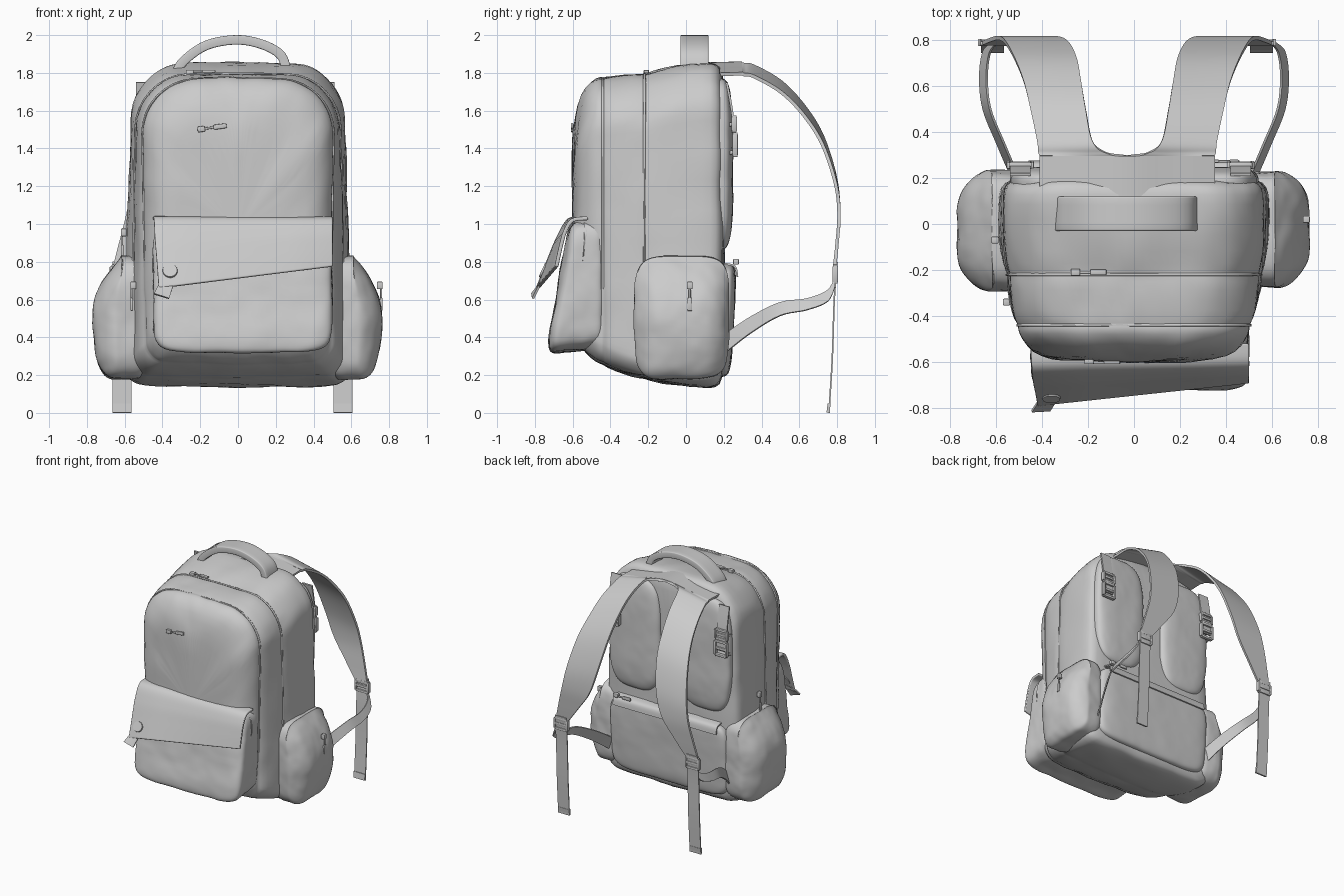
import bpy, bmesh
from math import radians, sin, cos
from mathutils import Vector, Euler

if "Cube" in bpy.data.objects:
    bpy.data.objects.remove(bpy.data.objects["Cube"])

cloth = bpy.data.textures.new("cloth_folds", 'CLOUDS')
cloth.noise_scale = 0.22


def add(name, verts, faces):
    me = bpy.data.meshes.new(name)
    me.from_pydata(verts, [], faces)
    bm = bmesh.new()
    bm.from_mesh(me)
    bmesh.ops.recalc_face_normals(bm, faces=bm.faces)
    bm.to_mesh(me)
    bm.free()
    ob = bpy.data.objects.new(name, me)
    bpy.context.collection.objects.link(ob)
    return ob


def soften(ob, level=1, folds=0.025):
    ob.modifiers.new("smooth", 'SUBSURF').levels = level
    d = ob.modifiers.new("folds", 'DISPLACE')
    d.texture, d.strength, d.texture_coords = cloth, folds, 'LOCAL'


# rounded arch cross-section in the xz plane
def arch(y, wb, wt, z0, z1, rt=0.27, rb=0.1, n=8):
    w = (wb + wt) / 2
    arcs = []
    for s, cz, r, a in ((1, z0 + rb, rb, -90), (1, z1 - rt, rt, 0),
                        (-1, z1 - rt, rt, 90), (-1, z0 + rb, rb, 180)):
        angles = [radians(a + 90 * i / n) for i in range(n + 1)]
        arcs.append([Vector((s * (w - r) + r * cos(t), y, cz + r * sin(t))) for t in angles])
    pts = []
    for k, arc in enumerate(arcs):
        nxt = arcs[(k + 1) % 4][0]
        pts += arc + [arc[-1].lerp(nxt, i / n) for i in range(1, n)]
    for p in pts:
        t = (p.z - z0) / (z1 - z0)
        p.x *= (wb + (wt - wb) * t) / w
        p.z += (0.02 if t > 0.5 else -0.02) * (1 - (p.x / w) ** 2) * abs(2 * t - 1)
    return pts


def loft(name, rings):
    n = len(rings[0])
    faces = [(r * n + i, r * n + (i + 1) % n, (r + 1) * n + (i + 1) % n, (r + 1) * n + i)
             for r in range(len(rings) - 1) for i in range(n)]
    faces += [tuple(range(n)), tuple(range((len(rings) - 1) * n, len(rings) * n))]
    return add(name, [p for ring in rings for p in ring], faces)


# puffy rounded box between two corners, optionally reshaped
def puff(name, lo, hi, p=5, shape=None, folds=0.025):
    lo, hi = Vector(lo), Vector(hi)
    bm = bmesh.new()
    bmesh.ops.create_cube(bm, size=2)
    bmesh.ops.subdivide_edges(bm, edges=bm.edges[:], cuts=13, use_grid_fill=True)
    for v in bm.verts:
        k = sum(abs(c) ** p for c in v.co) ** (1 / p)
        u = v.co / k
        co = Vector([(lo[i] + hi[i]) / 2 + u[i] * (hi[i] - lo[i]) / 2 for i in range(3)])
        v.co = shape(co, u) if shape else co
    me = bpy.data.meshes.new(name)
    bm.to_mesh(me)
    bm.free()
    ob = bpy.data.objects.new(name, me)
    bpy.context.collection.objects.link(ob)
    soften(ob, 1, folds)
    return ob


# strap running along two smoothly interpolated edges
def ribbon(name, pairs, thick=0.012, bevel=0.0, steps=6, across=4):
    def spline(pts):
        out = []
        for i in range(len(pts) - 1):
            a, b, c, d = (pts[max(0, min(len(pts) - 1, i + k))] for k in (-1, 0, 1, 2))
            for j in range(steps):
                t = j / steps
                out.append(b + (c - a) * t / 2 + (a - b * 2.5 + c * 2 - d / 2) * t * t
                           + ((b - c) * 1.5 + (d - a) / 2) * t ** 3)
        return out + [pts[-1]]
    left = spline([Vector(p[0]) for p in pairs])
    right = spline([Vector(p[1]) for p in pairs])
    m = across + 1
    verts = [l.lerp(r, k / across) for l, r in zip(left, right) for k in range(m)]
    faces = [(i * m + k, i * m + k + 1, (i + 1) * m + k + 1, (i + 1) * m + k)
             for i in range(len(left) - 1) for k in range(across)]
    ob = add(name, verts, faces)
    s = ob.modifiers.new("thickness", 'SOLIDIFY')
    s.thickness, s.offset = thick, 0
    if bevel:
        b = ob.modifiers.new("round", 'BEVEL')
        b.width, b.segments, b.angle_limit = bevel, 3, radians(50)
    return ob


# several small bars in one object
def bars(name, parts, loc, rot=(0, 0, 0)):
    verts, faces = [], []
    for c, s in parts:
        o = len(verts)
        verts += [(c[0] + x * s[0] / 2, c[1] + y * s[1] / 2, c[2] + z * s[2] / 2)
                  for x in (-1, 1) for y in (-1, 1) for z in (-1, 1)]
        faces += [tuple(o + i for i in f) for f in ((0, 1, 3, 2), (4, 6, 7, 5), (0, 4, 5, 1),
                                                    (2, 3, 7, 6), (0, 2, 6, 4), (1, 5, 7, 3))]
    ob = add(name, verts, faces)
    ob.location, ob.rotation_euler = loc, Euler([radians(a) for a in rot])
    b = ob.modifiers.new("round", 'BEVEL')
    b.width, b.segments = 0.004, 2


def zip_pull(name, loc, rot):
    bars(name, [((-0.055, 0, 0), (0.04, 0.03, 0.03)), ((-0.01, -0.008, 0), (0.06, 0.01, 0.012)),
                ((0.045, -0.008, 0), (0.07, 0.014, 0.026))], loc, rot)


def buckle(name, loc, w, h, rot=(0, 0, 0)):
    side = [((s * w / 2, 0, 0), (0.018, 0.03, h)) for s in (-1, 1)]
    cross = [((0, 0, k * h / 2), (w, 0.026, 0.02)) for k in (-1, 0, 1)]
    bars(name, side + cross, loc, rot)


def piping(name, ring, zmin):
    cu = bpy.data.curves.new(name, 'CURVE')
    cu.dimensions, cu.bevel_depth, cu.bevel_resolution = '3D', 0.007, 2
    pts = [p for p in ring if p.z > zmin]
    sp = cu.splines.new('POLY')
    sp.points.add(len(pts) - 1)
    for q, p in zip(sp.points, pts):
        q.co = (*p, 1)
    bpy.context.collection.objects.link(bpy.data.objects.new(name, cu))


# main body, lofted front to back, with seam grooves
body = [(-0.60, .27, .25, .58, 1.40, .22), (-0.59, .36, .36, .45, 1.56), (-0.555, .43, .45, .36, 1.67),
        (-0.50, .465, .495, .31, 1.735), (-0.455, .485, .51, .28, 1.755), (-0.44, .48, .505, .28, 1.745),
        (-0.42, .515, .52, .26, 1.755), (-0.33, .54, .535, .225, 1.765), (-0.24, .565, .54, .205, 1.775),
        (-0.22, .56, .535, .205, 1.77), (-0.19, .58, .55, .19, 1.785), (-0.05, .61, .56, .165, 1.82),
        (0.10, .61, .56, .15, 1.84), (0.16, .60, .555, .155, 1.835), (0.195, .56, .52, .185, 1.80),
        (0.205, .40, .36, .35, 1.65)]
soften(loft("main_body", [arch(*b) for b in body]))
piping("front_zip", arch(-0.44, .485, .51, .28, 1.75), 0.6)
piping("main_zip", arch(-0.22, .563, .538, .205, 1.775), 0.6)

# front pocket with slanted flap, button and tab
puff("front_pocket", (-.45, -.68, .33), (.50, -.42, 1.03), 8,
     lambda c, u: c + Vector((0, 0.06 * u.z if u.y < 0 else 0, 0.02 * u.y)))
ribbon("front_flap", [((-.45, -.54, 1.03), (.50, -.52, 1.03)), ((-.445, -.62, 1.02), (.50, -.60, 1.02)),
                      ((-.44, -.68, .92), (.50, -.64, .96)), ((-.43, -.73, .80), (.50, -.665, .87)),
                      ((-.42, -.785, .66), (.50, -.685, .775))], 0.02, 0.006)
bm = bmesh.new()
bmesh.ops.create_cone(bm, cap_ends=True, segments=32, radius1=.045, radius2=.038, depth=.03)
me = bpy.data.meshes.new("flap_button")
bm.to_mesh(me)
bm.free()
button = bpy.data.objects.new("flap_button", me)
button.location, button.rotation_euler = (-.36, -.75, .75), (radians(65), 0, 0)
bpy.context.collection.objects.link(button)
ribbon("flap_tab", [((-.41, -.76, .70), (-.33, -.755, .715)), ((-.445, -.815, .63), (-.365, -.81, .605))], 0.012)

# carry handle
ribbon("carry_handle", [((x, -.03, z), (x, .12, z)) for x, z in
                        ((-.33, 1.79), (-.29, 1.86), (-.17, 1.945), (-.01, 1.975), (.13, 1.95),
                         (.23, 1.89), (.26, 1.79))], 0.05, 0.02)

# shoulder yoke, draped down at both sides
ribbon("strap_yoke", [((x, .12, z - .005), (x, .297, z)) for x, z in
                      ((-.41, 1.795), (-.22, 1.825), (-.03, 1.852), (.16, 1.825), (.35, 1.795))], 0.018)

# shoulder strap sections: outer x, inner x, y, inner z, drop of the outer edge
strap = [(.38, .0, .295, 1.852, .055), (.385, .09, .31, 1.845, .055), (.39, .15, .36, 1.835, .055),
         (.42, .18, .50, 1.755, .055), (.45, .20, .62, 1.63, .05), (.49, .22, .72, 1.47, .045),
         (.53, .26, .79, 1.25, .03), (.56, .32, .81, 1.06, .0), (.60, .43, .80, .90, .0),
         (.635, .535, .785, .76, .0)]
lower = [(.60, .79, .70, .06), (.64, .75, .62, .06), (.655, .64, .575, .06), (.64, .50, .55, .07),
         (.58, .35, .47, .085), (.52, .21, .37, .10)]


# pinch the side pocket at its top, bottom and upright edges
def pocket_shape(s):
    return lambda c, u: c - Vector((s * max(0, u.x * s) * (.16 * max(0, u.z) ** 2 + .05 * max(0, -u.z) ** 2
                                                           + .09 * u.y ** 4), 0, 0))


for s, side in ((1, "right"), (-1, "left")):
    off = -0.03
    puff(side + "_side_pocket", (.46 if s > 0 else -.775, -.27 if s > 0 else -.29, .18),
         (.765 if s > 0 else -.46, .23, .83), 5, pocket_shape(s))
    # padded back panel
    puff(side + "_back_pad", (.08 if s > 0 else -.54, .10, .86), (.54 if s > 0 else -.08, .25, 1.77), 3.5, None, .012)
    # shoulder strap, hanging webbing and lower strap
    ribbon(side + "_shoulder_strap", [((s * o + off, y, z - d), (s * i + off, y, z))
                                      for o, i, y, z, d in strap], 0.018)
    ribbon(side + "_hanging_webbing", [((s * .635 + off, y, z), (s * .535 + off, y, z)) for y, z in
                                       ((.80, .80), (.785, .6), (.775, .3), (.76, .05), (.757, 0))], 0.008)
    ribbon(side + "_webbing_hem", [((s * .635 + off, y, z), (s * .535 + off, y, z)) for y, z in
                                   ((.758, .05), (.752, .002))], 0.016)
    ribbon(side + "_lower_strap", [((s * x + s * .015, y, z - h / 2), (s * x - s * .015, y, z + h / 2))
                                   for x, y, z, h in lower], 0.01)
    buckle(side + "_strap_buckle", (s * .585 + off, .79, .735), .11, .08)
    # load tab with clip beside the back panel
    x = s * .48 - .015
    ribbon(side + "_load_tab", [((x - .045, y, z), (x + .045, y, z)) for y, z in
                                ((.215, 1.75), (.235, 1.65), (.25, 1.54), (.255, 1.40))], 0.012)
    buckle(side + "_load_clip_upper", (x, .255, 1.53), .10, .07)
    buckle(side + "_load_clip_lower", (x, .26, 1.42), .10, .11)
    for z in (1.37, 1.52):
        bars(side + "_clip_anchor", [((0, 0, 0), (.09, .07, .02))], (x, .215, z), (20, 0, 0))

# back lower pocket and its zip edge
puff("back_lower_pocket", (-.52, .08, .19), (.52, .27, .79), 7,
     lambda c, u: c + Vector((0, .035 * (u.z - 1) / 2 if u.y > 0 else 0, 0)), .012)
ribbon("back_pocket_lip", [((-.46, y, z), (.46, y, z)) for y, z in ((.20, .79), (.258, .775), (.272, .72))], 0.01)

# zip pulls
zip_pull("front_zip_pull", (-.14, -.595, 1.51), (0, -8, 0))
zip_pull("top_zip_pull", (-.20, -.21, 1.80), (-90, 0, 0))
zip_pull("right_pocket_zip_pull", (.75, .02, .62), (0, 90, 90))
zip_pull("left_body_zip_pull", (-.605, -.07, .90), (0, 90, -90))
zip_pull("left_front_zip_pull", (-.555, -.34, .62), (0, 90, -90))
zip_pull("back_pocket_zip_pull", (.38, .265, .80), (0, 0, 180))

# bake modifiers and smooth the shading
for ob in list(bpy.context.collection.objects):
    bpy.ops.object.select_all(action='DESELECT')
    ob.select_set(True)
    bpy.context.view_layer.objects.active = ob
    bpy.ops.object.convert(target='MESH')
    bpy.ops.object.shade_smooth_by_angle(angle=radians(45))
